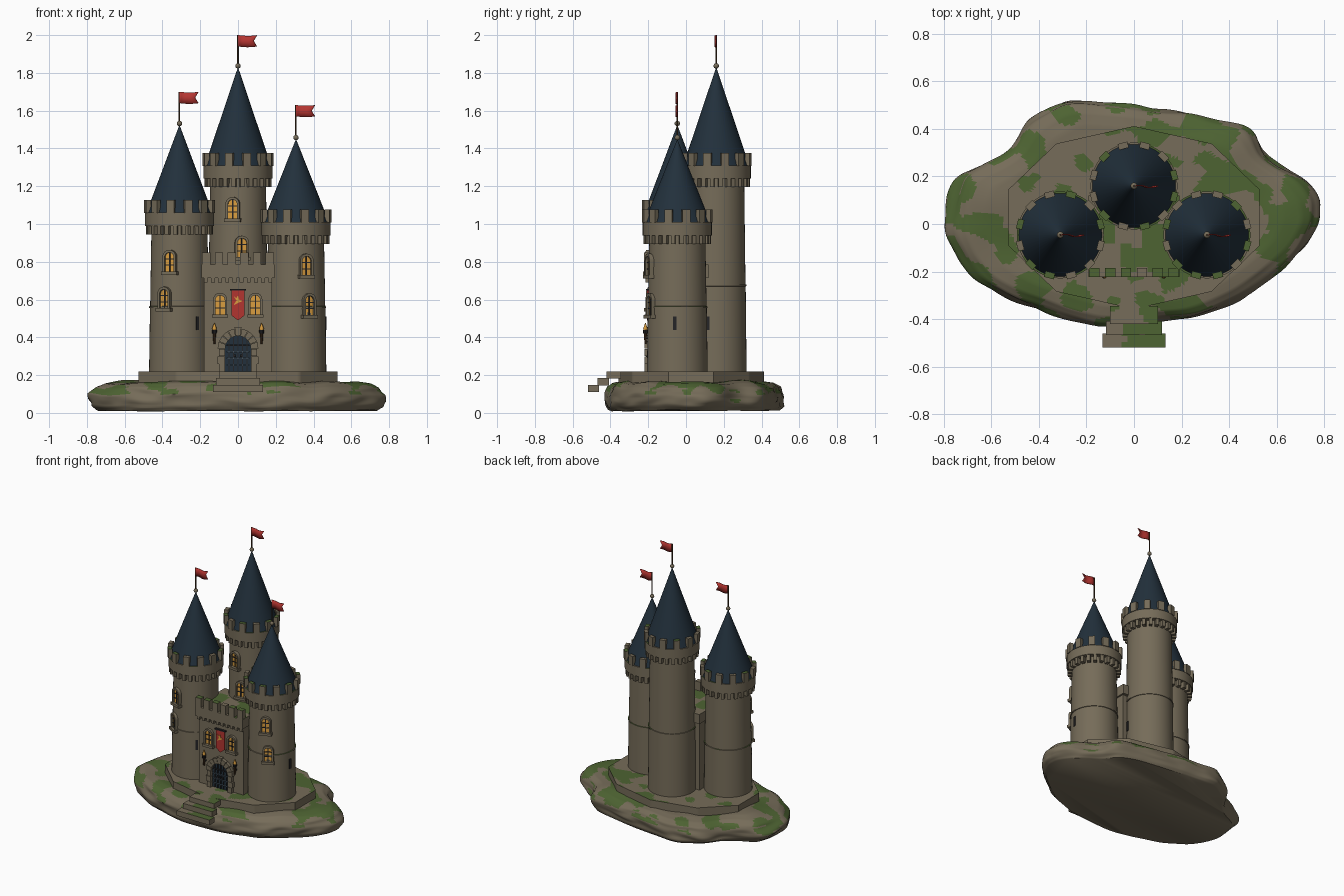
import bpy, bmesh, math
from mathutils import Matrix, Vector, noise

if "Cube" in bpy.data.objects:
    bpy.data.objects.remove(bpy.data.objects["Cube"])

def material(name, r, g, b):
    m = bpy.data.materials.new(name)
    m.diffuse_color = (r, g, b, 1)
    m.use_nodes = True
    m.node_tree.nodes["Principled BSDF"].inputs["Base Color"].default_value = m.diffuse_color
    return m

STONE = material("stone", .180, .150, .100)
MOSS = material("moss green", .075, .125, .032)
ROOF = material("roof slate blue", .016, .030, .045)
RED = material("flag red", .45, .035, .03)
GLOW = material("window glow", .70, .34, .05)
DARK = material("dark iron", .018, .018, .020)
STEEL = material("steel blue", .06, .09, .12)
WOOD = material("torch wood", .07, .035, .015)
I = Matrix.Identity(4)

def finish(name, bm, mats, moss=None, angle=.6):
    """Turn a bmesh into an object; moss = noise threshold for upward faces."""
    bmesh.ops.recalc_face_normals(bm, faces=bm.faces[:])
    bm.normal_update()
    if moss is not None:
        for f in bm.faces:
            if f.normal.z > .4 and noise.noise(f.calc_center_median() * 8.5 + Vector((3, 7, 1))) > moss:
                f.material_index = 1
    me = bpy.data.meshes.new(name)
    bm.to_mesh(me)
    bm.free()
    for m in mats:
        me.materials.append(m)
    me.shade_smooth()
    me.set_sharp_from_angle(angle=angle)
    ob = bpy.data.objects.new(name, me)
    bpy.context.collection.objects.link(ob)
    return ob

def prism(bm, pts, y0, y1, M=I, m=0):
    """Extrude an (x, z) outline from y0 to y1."""
    a = [bm.verts.new(M @ Vector((x, y0, z))) for x, z in pts]
    b = [bm.verts.new(M @ Vector((x, y1, z))) for x, z in pts]
    n = len(pts)
    fs = [bm.faces.new(a), bm.faces.new(b[::-1])]
    fs += [bm.faces.new((a[i], b[i], b[(i + 1) % n], a[(i + 1) % n])) for i in range(n)]
    for f in fs:
        f.material_index = m

def box(bm, x0, x1, y0, y1, z0, z1, M=I, m=0):
    prism(bm, [(x0, z0), (x1, z0), (x1, z1), (x0, z1)], y0, y1, M, m)

def lathe(bm, prof, c, n=48, m=0):
    """Revolve an (r, z) profile round the vertical through c."""
    rings = [[bm.verts.new((c[0] + r * math.cos(2 * math.pi * i / n),
                            c[1] + r * math.sin(2 * math.pi * i / n), z)) for i in range(n)] for r, z in prof]
    fs = [bm.faces.new(rings[0]), bm.faces.new(rings[-1])]
    for a, b in zip(rings, rings[1:]):
        fs += [bm.faces.new((a[i], a[(i + 1) % n], b[(i + 1) % n], b[i])) for i in range(n)]
    for f in fs:
        f.material_index = m

def arch(w, h, z0=0, n=12):
    r = w / 2
    return [(-r, z0)] + [(-r * math.cos(math.pi * i / n), h - r + r * math.sin(math.pi * i / n))
                         for i in range(n + 1)] + [(r, z0)]

def wall(c, r, t, z):
    """Frame on a round wall: local -y points outwards, t measured from the front."""
    return Matrix.Translation((c[0] + r * math.sin(t), c[1] - r * math.cos(t), z)) @ Matrix.Rotation(t, 4, 'Z')

def window(name, M):
    bm = bmesh.new()
    outer, inner = arch(.074, .128), arch(.050, .114, .014)
    for i in range(len(outer) - 1):      # arched stone frame
        prism(bm, [outer[i], outer[i + 1], inner[i + 1], inner[i]], -.018, .02, M)
    box(bm, -.043, .043, -.026, .02, -.004, .014, M)
    prism(bm, arch(.054, .116, .01), -.004, .012, M, 1)
    box(bm, -.003, .003, -.009, .0, .012, .114, M, 2)
    for z in (.045, .078):
        box(bm, -.026, .026, -.009, .0, z, z + .005, M, 2)
    finish(name, bm, [STONE, GLOW, DARK])

# rocky island: outline rings following a side profile
OUT = [(-.21, .52), (0, .5), (.28, .46), (.49, .41), (.55, .29), (.70, .20), (.775, .1), (.785, .01), (.73, -.1),
       (.59, -.22), (.45, -.32), (.24, -.4), (.1, -.41), (-.14, -.44), (-.31, -.39), (-.52, -.32), (-.67, -.24),
       (-.74, -.15), (-.79, -.04), (-.78, .1), (-.74, .2), (-.63, .25), (-.52, .32), (-.44, .44), (-.31, .515)]
path = [Vector(OUT[i]).lerp(Vector(OUT[(i + 1) % 25]), k / 10) for i in range(25) for k in range(10)]
for _ in range(8):
    path = [(path[i - 1] + path[i] + path[(i + 1) % 250]) / 3 for i in range(250)]
PROF = [(.45, .165), (.8, .165), (.90, .155), (.96, .135), (.995, .10), (1.0, .065), (.985, .035), (.95, .012)]
bm = bmesh.new()
rings = []
for (s0, z0), (s1, z1), k in zip(PROF, PROF[1:], (14, 6, 4, 4, 3, 3, 3)):
    for j in range(k):
        rings.append((s0 + (s1 - s0) * j / k, z0 + (z1 - z0) * j / k))
rings.append(PROF[-1])
grid = []
for s, z in rings:
    row = []
    for p in path:
        v = Vector((p.x * s, p.y * s, z))
        side = max(0, (s - .85) / .15) * (1 if z > .02 else .6)
        k = 1 + .035 * side * noise.noise(Vector((v.x * 6, v.y * 6, z * 25)))
        lift = .014 * noise.noise(v * 5) * (1 if z > .03 else .5)
        row.append(bm.verts.new((v.x * k, v.y * k, max(0, z + lift))))
    grid.append(row)
for a, b in zip(grid, grid[1:]):
    for i in range(250):
        bm.faces.new((a[i], a[(i + 1) % 250], b[(i + 1) % 250], b[i]))
bm.faces.new(grid[0])
bm.faces.new(grid[-1])
finish("rock_island", bm, [STONE, MOSS], moss=.02, angle=.9)

# ten-sided plinth with a fine top for the moss patches
bm = bmesh.new()
rim = [(.555 * math.cos(math.radians(90 + 36 * i)), .027 + .385 * math.sin(math.radians(90 + 36 * i))) for i in range(10)]
mid = bm.verts.new((0, .027, .22))
top = [bm.verts.new((x, y, .22)) for x, y in rim]
for i in range(10):
    bm.faces.new((mid, top[i], top[(i + 1) % 10]))
bmesh.ops.subdivide_edges(bm, edges=bm.edges[:], cuts=22, use_grid_fill=True)
edge = [e for e in bm.edges if e.is_boundary]
low = bmesh.ops.extrude_edge_only(bm, edges=edge)['geom']
for v in low:
    if isinstance(v, bmesh.types.BMVert):
        v.co.z = .13
finish("plinth", bm, [STONE, MOSS], moss=.14)

# front steps
bm = bmesh.new()
for w, y0, y1, z0, z1 in ((.133, -.52, -.46, .11, .148), (.117, -.468, -.408, .146, .185), (.10, -.42, -.345, .183, .22)):
    box(bm, -w, w, y0, y1, z0, z1)
bmesh.ops.subdivide_edges(bm, edges=bm.edges[:], cuts=9, use_grid_fill=True)
finish("front_steps", bm, [STONE, MOSS], moss=.03)

# towers: name, centre, collar base, apex, band height, pole top
TOWERS = {"left": ((-.31, -.046), .99, 1.52, .56, 1.70),
          "right": ((.307, -.046), .94, 1.445, .56, 1.63),
          "centre": ((0, .16), 1.24, 1.825, .675, 2.0)}
for name, (c, zc, apex, zb, ztop) in TOWERS.items():
    bm = bmesh.new()
    lathe(bm, [(.161, .20), (.156, zb - .005), (.160, zb - .004), (.160, zb + .004), (.155, zb + .005),
               (.148, zc), (.183, zc), (.183, zc + .07), (.17, zc + .07)], c)
    for i in range(24):                  # corbels
        box(bm, -.011, .011, -.03, .02, -.045, .002, wall(c, .148, math.tau * (i + .5) / 24, zc))
    for i in range(12):                  # merlons
        box(bm, -.021, .021, -.012, .014, 0, .068, wall(c, .176, math.tau * (i + .5) / 12, zc + .068))
    finish(name + "_tower", bm, [STONE, MOSS], moss=.0)
    bm = bmesh.new()
    lathe(bm, [(.177, zc + .065), (.002, apex)], c)
    finish(name + "_roof", bm, [ROOF])
    bm = bmesh.new()
    lathe(bm, [(.014 * math.sin(math.pi * k / 8) + .0005, apex + .012 - .014 * math.cos(math.pi * k / 8))
               for k in range(9)], c, 16)
    lathe(bm, [(.004, apex), (.004, ztop)], c, 8, 1)
    finish(name + "_finial_and_pole", bm, [STONE, WOOD])
    bm = bmesh.new()                     # swallow-tailed waving flag
    rows = [[bm.verts.new((c[0] + .1 * u / 10 * (.82 if k == 1 else 1), c[1] + .005 * math.sin(u * .65),
                           ztop - .03 * k - .004 * math.sin(u * .3))) for u in range(11)] for k in range(3)]
    for a, b in zip(rows, rows[1:]):
        for u in range(10):
            bm.faces.new((a[u], a[u + 1], b[u + 1], b[u]))
    finish(name + "_flag", bm, [RED]).modifiers.new("thickness", 'SOLIDIFY').thickness = .004

# tower windows: tower, x on the front view, bottom height
for i, (t, x, z) in enumerate((("left", -.36, .735), ("left", -.387, .54), ("right", .36, .715), ("right", .375, .505),
                               ("centre", -.027, 1.015), ("centre", .02, .81))):
    c = TOWERS[t][0]
    window(f"{t}_tower_window_{i}", wall(c, .152, math.asin((x - c[0]) / .155), z))
# arrow slits
bm = bmesh.new()
for t, deg in (("left", 37), ("right", 85), ("centre", 74)):
    box(bm, -.009, .009, -.005, .01, .44, .51, wall(TOWERS[t][0], .157, math.radians(deg), 0))
finish("arrow_slits", bm, [DARK])

# gatehouse
G = -.195
bm = bmesh.new()
box(bm, -.18, .18, G, .10, .20, .72)
for i in range(10):
    x = -.171 + .038 * i
    box(bm, x - .01, x + .01, G - .02, G + .01, .69, .717)
finish("gatehouse_wall", bm, [STONE])
bm = bmesh.new()
box(bm, -.192, .192, -.222, .12, .715, .785)
bmesh.ops.subdivide_edges(bm, edges=bm.edges[:], cuts=16, use_grid_fill=True)
for i in range(6):
    x = -.168 + .0672 * i
    box(bm, x - .022, x + .022, -.222, -.185, .78, .85)
finish("gatehouse_parapet", bm, [STONE, MOSS], moss=.05)
for side, x in (("left", -.095), ("right", .092)):
    window(f"gatehouse_window_{side}", Matrix.Translation((x, G, .508)))

# arched gate with stone blocks and iron grille
bm = bmesh.new()
for i in range(9):
    a, b = (math.pi * (i + k) / 9 for k in (.04, .96))
    r = .108 if i != 4 else .116
    prism(bm, [(q * math.cos(t), .34 + q * math.sin(t)) for q, t in ((.068, a), (r, a), (r, b), (.068, b))], G - .024, G + .01)
for s in (-1, 1):
    for k in range(3):
        w = .108 if k % 2 else .100
        box(bm, *sorted((s * .068, s * w)), G - .024, G + .01, .22 + k * .04, .258 + k * .04)
finish("gate_arch_stones", bm, [STONE])
bm = bmesh.new()
prism(bm, arch(.14, .41, .22), G - .003, G + .01, I, 0)
for k in range(-2, 3):
    x = k * .024
    box(bm, x - .003, x + .003, G - .010, G, .222, .34 + math.sqrt(.066 ** 2 - x * x), I, 1)
for k, z in enumerate((.25, .285, .32, .355)):
    box(bm, -.062, .062, G - .012, G, z, z + .007, I, 2 if k < 3 else 1)
for s in (-1, 1):                        # door rings
    box(bm, s * .018 - .007, s * .018 + .007, G - .016, G, .295, .31, I, 1)
finish("gate_door", bm, [ROOF, DARK, STEEL])

# banner with a plain gold crest
bm = bmesh.new()
prism(bm, [(-.034, .65), (-.034, .515), (0, .49), (.034, .515), (.034, .65)], G - .012, G - .004)
box(bm, -.042, .042, G - .016, G + .002, .648, .657, I, 2)
prism(bm, [(-.024, .62), (-.008, .595), (-.024, .57), (0, .582), (.024, .592), (.006, .6), (0, .62), (-.01, .608)],
      G - .015, G - .010, I, 1)
finish("banner", bm, [RED, GLOW, DARK])

# torches
for side, x in (("left", -.125), ("right", .125)):
    bm = bmesh.new()
    c = (x, G - .02)
    lathe(bm, [(.005, .365), (.009, .425)], c, 10)
    lathe(bm, [(.012, .42), (.014, .44)], c, 10, 1)
    lathe(bm, [(.010, .438), (.012, .448), (.002, .475)], c, 10, 2)
    box(bm, x - .005, x + .005, G - .02, G + .002, .39, .40, I, 1)
    finish(f"torch_{side}", bm, [WOOD, DARK, GLOW])
